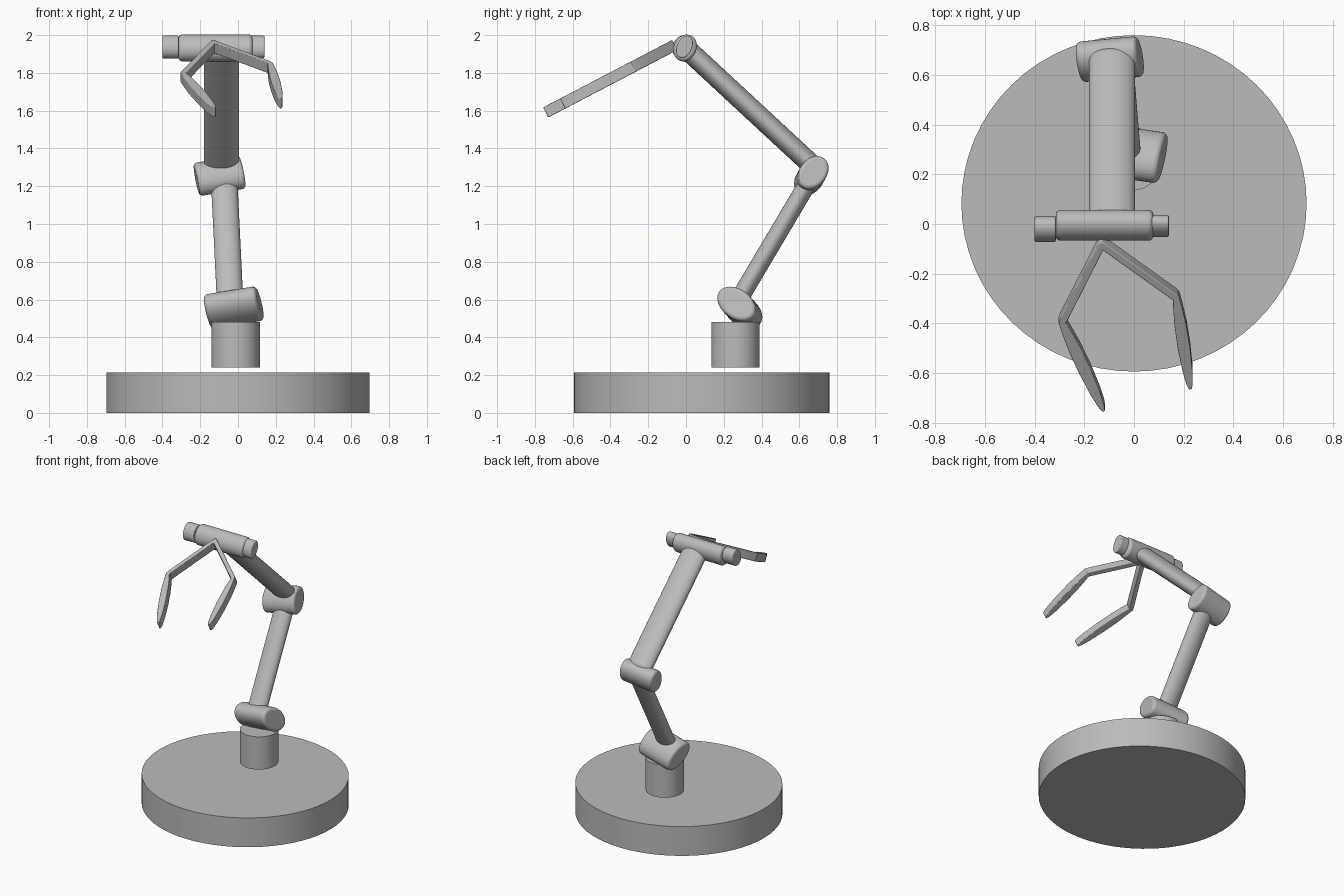
import bpy, bmesh
from mathutils import Matrix, Vector

old = bpy.data.objects.get("Cube")
if old:
    bpy.data.objects.remove(old, do_unlink=True)

grey = bpy.data.materials.new("plain_grey")
grey.use_nodes = True
grey.diffuse_color = (0.5, 0.5, 0.5, 1)
grey.node_tree.nodes["Principled BSDF"].inputs["Base Color"].default_value = (0.5, 0.5, 0.5, 1)


def finish(name, bm, bevel=0.0):
    """Turn a bmesh into a smooth-by-angle object with optional rounded rims."""
    bmesh.ops.recalc_face_normals(bm, faces=bm.faces)
    mesh = bpy.data.meshes.new(name)
    bm.to_mesh(mesh)
    bm.free()
    mesh.materials.append(grey)
    obj = bpy.data.objects.new(name, mesh)
    bpy.context.collection.objects.link(obj)
    bpy.ops.object.select_all(action='DESELECT')
    obj.select_set(True)
    bpy.context.view_layer.objects.active = obj
    bpy.ops.object.shade_smooth_by_angle(angle=0.6)
    if bevel:
        mod = obj.modifiers.new("rounded_rims", 'BEVEL')
        mod.width = bevel
        mod.segments = 4
        mod.limit_method = 'ANGLE'
        mod.angle_limit = 0.8
    return obj


def tube(name, start, end, long_r, short_r, long_axis=(1, 0, 0), bevel=0.0, sides=40):
    """Elliptical cylinder between two points; long_axis sets where the wide radius points."""
    start, end = Vector(start), Vector(end)
    z = (end - start).normalized()
    x = Vector(long_axis)
    x = (x - z * x.dot(z)).normalized()
    y = z.cross(x)
    turn = Matrix((x, y, z)).transposed().to_4x4()
    size = Matrix.Diagonal((long_r, short_r, (end - start).length, 1))
    bm = bmesh.new()
    bmesh.ops.create_cone(bm, cap_ends=True, segments=sides, radius1=1, radius2=1, depth=1,
                          matrix=Matrix.Translation((start + end) / 2) @ turn @ size)
    return finish(name, bm, bevel)


# Base and pedestal
tube("base_disc", (0, 0.083, 0), (0, 0.083, 0.215), 0.695, 0.677, sides=64)
tube("pedestal", (-0.012, 0.262, 0.24), (-0.012, 0.262, 0.48), 0.128, 0.128, sides=48)

# Arm joints and links
tube("shoulder_joint", (-0.16, 0.305, 0.535), (0.115, 0.265, 0.58), 0.115, 0.078,
     (0, 0.8, -0.6), 0.02)
tube("lower_arm", (-0.04, 0.25, 0.55), (-0.073, 0.65, 1.225), 0.07, 0.048, bevel=0.03)
tube("elbow_joint", (-0.22, 0.652, 1.235), (0.025, 0.675, 1.275), 0.097, 0.072,
     (0, 0.6, 0.8), 0.018)
tube("upper_arm", (-0.088, 0.685, 1.295), (-0.088, 0.0, 1.93), 0.093, 0.055, bevel=0.035)

# Wrist with a small cap on each end
lean = (0, 0.4, 0.9)
tube("wrist_joint", (-0.315, -0.005, 1.932), (0.078, -0.005, 1.932), 0.073, 0.06, lean, 0.02)
tube("right_wrist_cap", (-0.4, -0.02, 1.938), (-0.315, -0.02, 1.938), 0.063, 0.05, lean, 0.006)
tube("left_wrist_cap", (0.06, -0.008, 1.938), (0.14, -0.008, 1.938), 0.062, 0.04, lean, 0.006)
tube("wrist_neck", (-0.34, -0.01, 1.935), (0.1, -0.01, 1.935), 0.05, 0.038, lean)

# Gripper plane: u runs along x, v runs forward and down
origin = Vector((-0.13, -0.055, 1.95))
forward = Vector((0, -0.886, -0.463))
normal = Vector((0, -0.463, 0.886))
HALF_DEPTH = 0.03


def blade(name, a, b, widths):
    """Flat strip from a to b in the gripper plane; widths are (fraction, half width) pairs."""
    a, b = Vector(a), Vector(b)
    run = b - a
    side = Vector((-run.y, run.x)).normalized()
    outline = [a + run * t + side * w for t, w in widths]
    outline += [a + run * t - side * w for t, w in reversed(widths)]
    bm = bmesh.new()
    place = lambda p, h: origin + Vector((p.x, 0, 0)) + forward * p.y + normal * h
    face = bm.faces.new([bm.verts.new(place(p, -HALF_DEPTH)) for p in outline])
    grown = bmesh.ops.extrude_face_region(bm, geom=[face])["geom"]
    bmesh.ops.translate(bm, vec=normal * HALF_DEPTH * 2,
                        verts=[g for g in grown if isinstance(g, bmesh.types.BMVert)])
    return finish(name, bm, 0.004)


# Two jointed fingers, each a straight link and a leaf-shaped tip
link = [(-0.03, 0.012), (0.03, 0.015), (0.97, 0.015), (1.02, 0.01)]
leaf = [(-0.02, 0.012), (0.1, 0.018), (0.3, 0.024), (0.55, 0.025),
        (0.8, 0.02), (0.94, 0.013), (1.0, 0.006)]
for hand, knuckle, tip in (("right", (-0.16, 0.375), (0.008, 0.775)),
                           ("left", (0.3, 0.262), (0.357, 0.675))):
    blade(hand + "_finger_link", (0, 0.02), knuckle, link)
    blade(hand + "_finger_tip", knuckle, tip, leaf)
